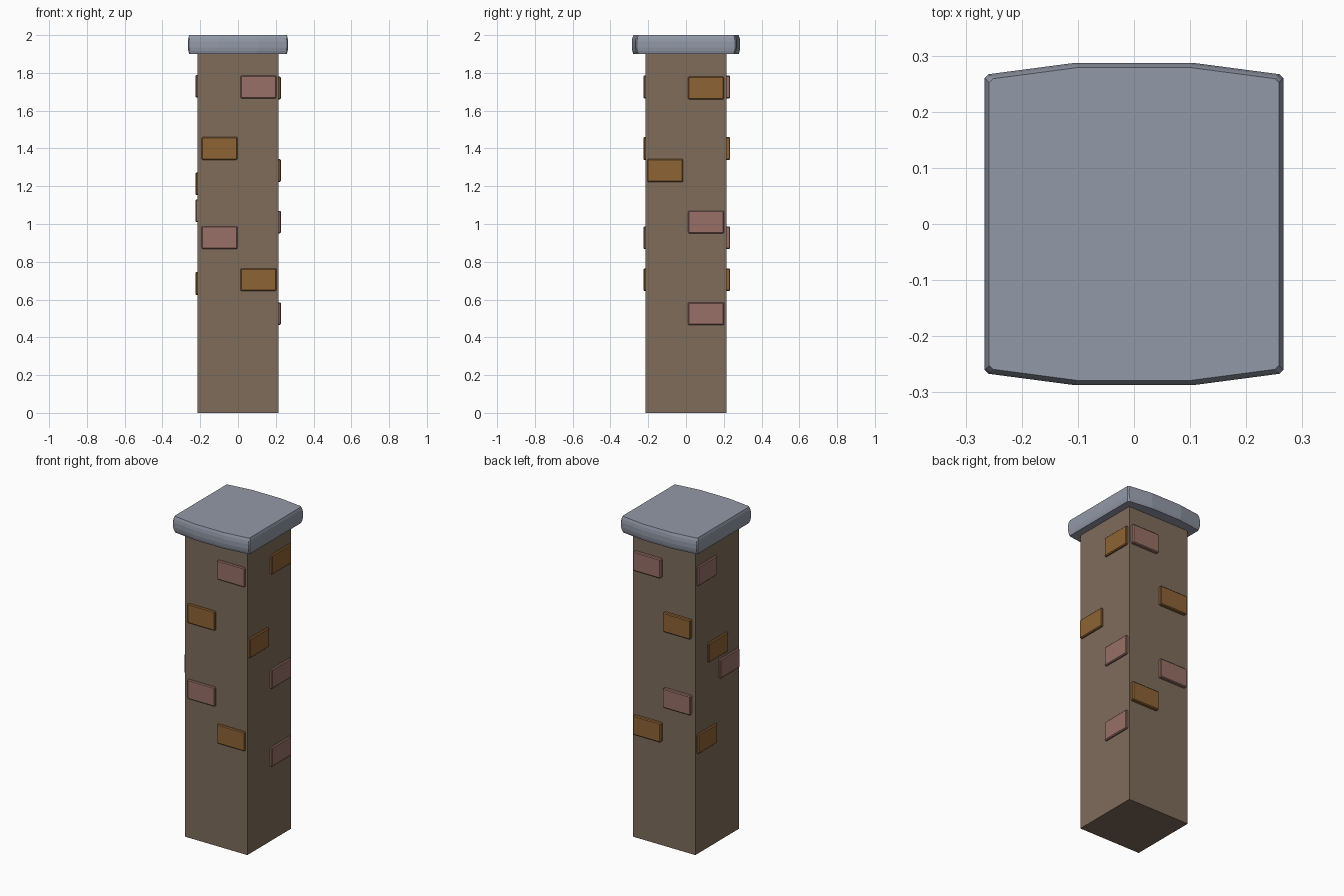
import bpy, bmesh
from mathutils import Vector

if "Cube" in bpy.data.objects:
    bpy.data.objects.remove(bpy.data.objects["Cube"])


def material(name, rgb):
    m = bpy.data.materials.new(name)
    m.diffuse_color = (*rgb, 1)
    m.use_nodes = True
    m.node_tree.nodes["Principled BSDF"].inputs["Base Color"].default_value = m.diffuse_color
    return m


WALL = material("wall_brown", (0.21, 0.15, 0.105))
OCHRE = material("ochre_brick", (0.27, 0.125, 0.035))
PINK = material("pink_brick", (0.31, 0.16, 0.135))
STONE = material("cap_stone", (0.29, 0.32, 0.39))


def add_object(name, bm, mat):
    bmesh.ops.recalc_face_normals(bm, faces=bm.faces)
    mesh = bpy.data.meshes.new(name)
    bm.to_mesh(mesh)
    bm.free()
    mesh.materials.append(mat)
    ob = bpy.data.objects.new(name, mesh)
    bpy.context.collection.objects.link(ob)
    return ob


def box(name, lo, hi, mat, bevel=0):
    lo, hi = Vector(lo), Vector(hi)
    bm = bmesh.new()
    bmesh.ops.create_cube(bm, size=1)
    bmesh.ops.scale(bm, vec=hi - lo, verts=bm.verts)
    bmesh.ops.translate(bm, vec=(lo + hi) / 2, verts=bm.verts)
    if bevel:
        bmesh.ops.bevel(bm, geom=bm.edges[:], offset=bevel, segments=1, affect='EDGES')
    return add_object(name, bm, mat)


# Square shaft
R = 0.214
box("pillar_shaft", (-R, -R, 0), (R, R, 1.9), WALL)

# Cap: outline with bowed front and back, stacked into a rounded rim
quarter = [(0.266, 0.26), (0.259, 0.267), (0.107, 0.287)]
outline = (quarter + [(-x, y) for x, y in reversed(quarter)]
           + [(-x, -y) for x, y in quarter] + [(x, -y) for x, y in reversed(quarter)])
rim = [(1.9, 0.008), (1.915, 0.003), (1.935, 0), (1.965, 0), (1.985, 0.003), (2.0, 0.008)]
bm = bmesh.new()
rings = []
for z, inset in rim:
    rings.append([bm.verts.new((x - inset * (1 if x > 0 else -1),
                                y - inset * (1 if y > 0 else -1), z)) for x, y in outline])
n = len(outline)
for a, b in zip(rings, rings[1:]):
    for i in range(n):
        j = (i + 1) % n
        bm.faces.new((a[i], a[j], b[j], b[i]))
bm.faces.new(rings[0][::-1])
bm.faces.new(rings[-1])
add_object("pillar_cap", bm, STONE)

# Raised bricks: (centre along the wall, centre height, material)
W, H, SUNK = 0.095, 0.06, 0.01
front_back = [(0.108, 1.725, PINK), (-0.097, 1.40, OCHRE),
              (-0.097, 0.928, PINK), (0.108, 0.705, OCHRE)]
right = [(0.106, 1.72, OCHRE), (-0.11, 1.283, OCHRE),
         (0.106, 1.01, PINK), (0.106, 0.525, PINK)]
left = [(0.106, 1.73, PINK), (0.0, 1.213, OCHRE),
        (-0.112, 1.07, PINK), (0.106, 0.685, OCHRE)]

for side, axis, sign, proud, bricks in (
        ("front", 1, -1, 0.226, front_back), ("back", 1, 1, 0.234, front_back),
        ("right", 0, 1, 0.227, right), ("left", 0, -1, 0.226, left)):
    d0, d1 = sorted((sign * (R - SUNK), sign * proud))
    for k, (c, z, mat) in enumerate(bricks, 1):
        lo, hi = [c - W, c - W, z - H], [c + W, c + W, z + H]
        lo[axis], hi[axis] = d0, d1
        box(f"{side}_brick_{k}", lo, hi, mat, 0.005)
